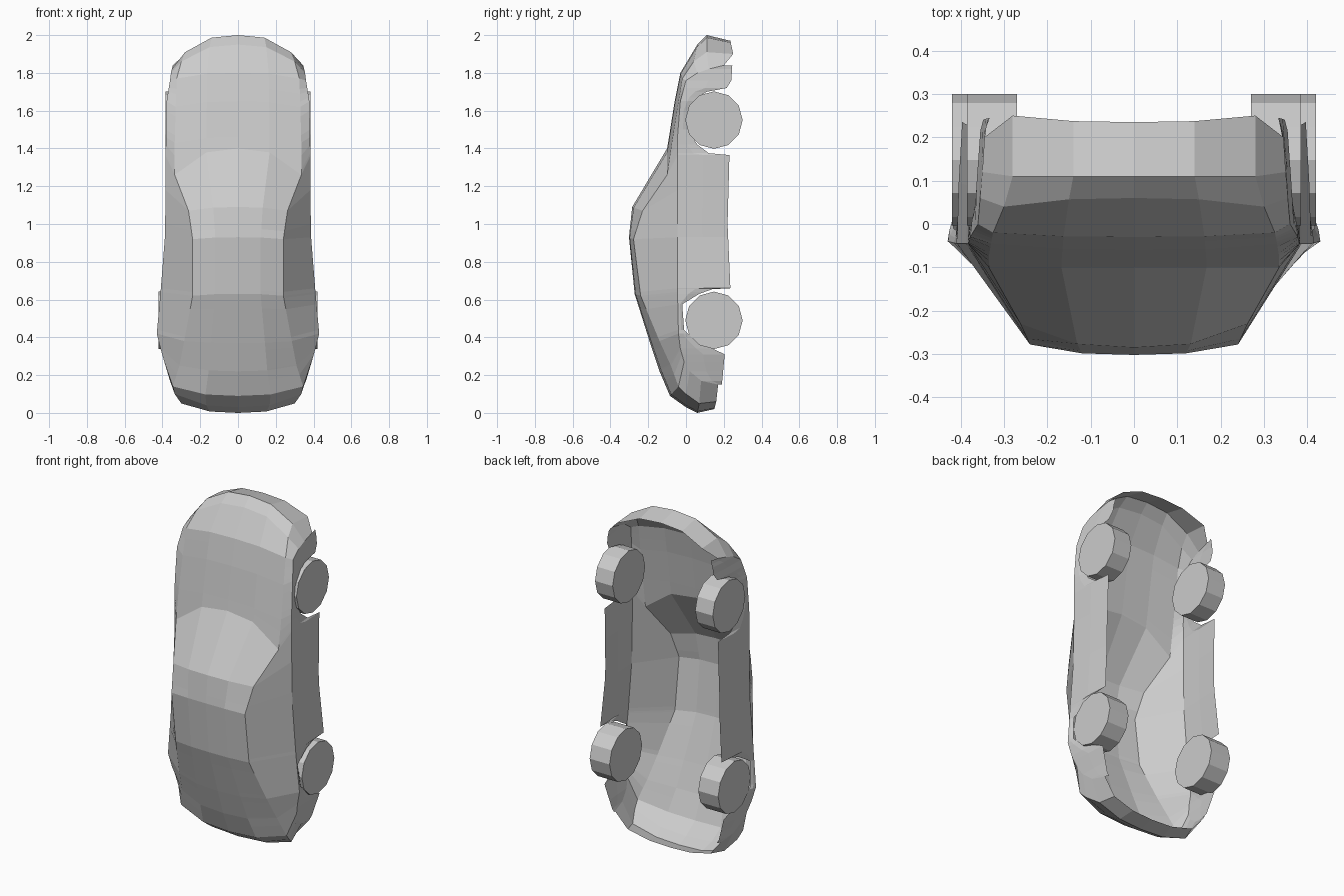
import bpy
from math import radians

# Body stations, tail (low z) to nose (high z):
# side z, side x, belt y | centre z, centre y | roof-edge z, x, y
STATIONS = [
    (.15, .345, .17, .02, .15, .06, .27, .16),
    (.17, .36, .08, .00, .06, .05, .30, .07),
    (.22, .375, .02, .03, .00, .10, .335, .00),
    (.27, .39, -.01, .09, -.085, .14, .345, -.04),
    (.34, .41, -.03, .22, -.14, .25, .31, -.08),
    (.42, .43, -.04, .37, -.19, .38, .285, -.14),
    (.64, .41, -.045, .63, -.272, .62, .24, -.24),
    (.93, .387, -.045, .93, -.302, .92, .24, -.278),
    (1.18, .383, -.045, 1.09, -.285, 1.07, .262, -.23),
    (1.36, .383, -.045, 1.40, -.10, 1.26, .335, -.10),
    (1.46, .382, -.045, 1.46, -.09, 1.43, .335, -.075),
    (1.65, .378, -.03, 1.65, -.06, 1.62, .33, -.045),
    (1.76, .36, .00, 1.80, -.03, 1.77, .325, -.02),
    (1.80, .355, .06, 1.95, .06, 1.86, .30, .04),
    (1.82, .35, .12, 2.00, .11, 1.91, .28, .11),
    (1.84, .345, .20, 1.97, .235, 1.90, .28, .25),
]
# Lower edge of the side panels (z, y), with both wheel arches
LOWER = [(.15, .19), (.31, .205), (.345, .13), (.40, .03), (.44, -.01),
         (.575, -.02), (.63, .07), (.655, .14), (.66, .235), (1.0, .22),
         (1.365, .23), (1.375, .12), (1.42, .06), (1.50, .01), (1.60, .01),
         (1.67, .06), (1.70, .11), (1.72, .215), (1.76, .24), (1.84, .245)]


def sample(rows, z):
    """Linear interpolation of table rows by their first value."""
    for a, b in zip(rows, rows[1:]):
        if a[0] <= z <= b[0]:
            t = (z - a[0]) / (b[0] - a[0])
            return [p + (q - p) * t for p, q in zip(a, b)]


def section(z):
    """Full-width cross-section, left lower edge to right lower edge."""
    zs, xs, yb, zc, yc, zr, xr, yr = sample(STATIONS, z)
    low = sample(LOWER, z)[1]
    yb = min(yb, low - .02)
    half = [(xr * .5, yc + .15 * (yr - yc), zc + .15 * (zr - zc)),
            (xr, yr, zr), (xs, yb, zs),
            (xs - .004, (yb + low) / 2, zs), (xs - .012, low, zs)]
    left = [(-x, y, zz) for x, y, zz in reversed(half)]
    return left + [(0, yc, zc)] + half


# Open body shell
levels = sorted({r[0] for r in STATIONS} | {r[0] for r in LOWER})
verts = [p for z in levels for p in section(z)]
n = 11
faces = [(r * n + c, r * n + c + 1, (r + 1) * n + c + 1, (r + 1) * n + c)
         for r in range(len(levels) - 1) for c in range(n - 1)]
mesh = bpy.data.meshes.new("car_body")
mesh.from_pydata(verts, [], faces)
mesh.update()
bpy.context.collection.objects.link(bpy.data.objects.new("car_body", mesh))

# Four wheels
for name, z, inner, outer in (("front", 1.55, .27, .385), ("rear", .49, .29, .42)):
    for side, s in (("left", -1), ("right", 1)):
        bpy.ops.mesh.primitive_cylinder_add(
            vertices=12, radius=.152, depth=outer - inner,
            location=(s * (inner + outer) / 2, .148, z),
            rotation=(0, radians(90), 0))
        bpy.context.object.name = f"{name}_{side}_wheel"
